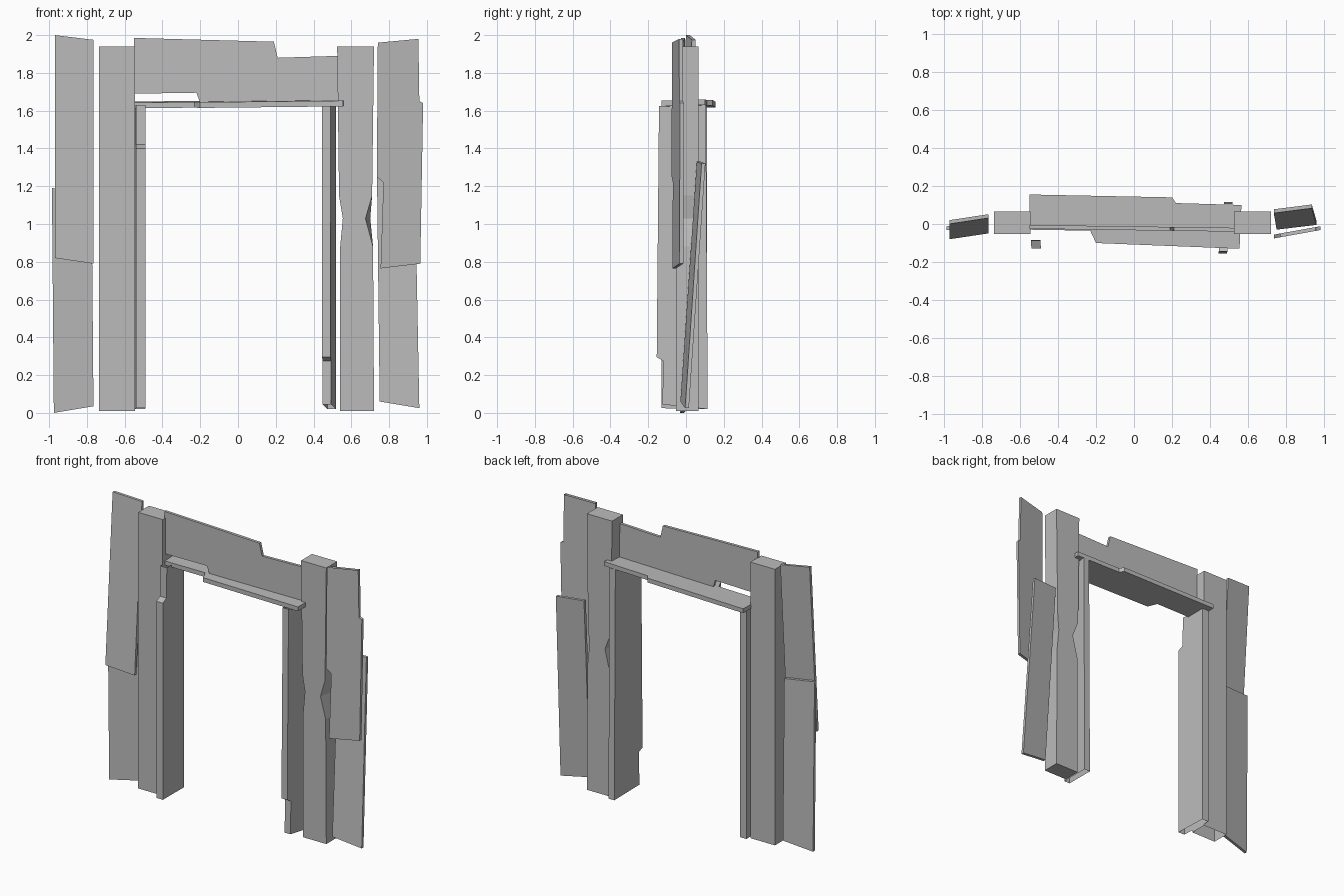
import bpy
import bmesh

cube = bpy.data.objects.get("Cube")
if cube:
    bpy.data.objects.remove(cube, do_unlink=True)

grey = bpy.data.materials.new("weathered_grey")
grey.use_nodes = True
grey.diffuse_color = (0.5, 0.5, 0.5, 1)
shader = next(n for n in grey.node_tree.nodes if n.type == "BSDF_PRINCIPLED")
shader.inputs["Base Color"].default_value = grey.diffuse_color


def slab(name, outline, place, open_below=None, open_above=None):
    """Extrude a flat outline; place(u, v, w) maps it, w running 0 to 1."""
    bm = bmesh.new()
    near, far = ([bm.verts.new(place(u, v, w)) for u, v in outline] for w in (0, 1))
    bm.faces.new(near)
    bm.faces.new(far[::-1])
    count = len(outline)
    for i in range(count):
        j = (i + 1) % count
        bm.faces.new((near[j], near[i], far[i], far[j]))
    bmesh.ops.recalc_face_normals(bm, faces=bm.faces)
    # Remove hollow ends where the boards are open
    ends = []
    for f in bm.faces:
        z = f.calc_center_median().z
        if abs(f.normal.z) > 0.8:
            if open_below is not None and z < open_below:
                ends.append(f)
            if open_above is not None and z > open_above:
                ends.append(f)
    bmesh.ops.delete(bm, geom=ends, context="FACES")
    mesh = bpy.data.meshes.new(name)
    bm.to_mesh(mesh)
    bm.free()
    mesh.materials.append(grey)
    obj = bpy.data.objects.new(name, mesh)
    bpy.context.collection.objects.link(obj)
    return obj


def board(name, outline, x0, y0, yaw, lean=0.0, z0=0.0, **ends):
    """Thin upright board whose depth drifts along x (yaw) and z (lean)."""
    return slab(name, outline, lambda x, z, w: (
        x, y0 + yaw * (x - x0) + lean * (z - z0) + 0.02 * w, z), **ends)


def post_place(x, z, w):
    # The back of the chipped waist is shifted sideways
    shift = 0.025 * w if z == 1.03 else 0
    return (x + shift, -0.053 + 0.12 * w, z)


# Main posts, the left one chipped at the waist
slab("right_post", [(-0.735, 0.01), (-0.545, 0.01), (-0.545, 1.94), (-0.735, 1.94)],
     post_place, open_below=0.05)
slab("left_post", [(0.525, 1.94), (0.535, 1.15), (0.555, 1.03), (0.54, 0.87),
                   (0.54, 0.01), (0.72, 0.01), (0.715, 0.88), (0.675, 1.03),
                   (0.71, 1.15), (0.72, 1.94)], post_place)

# Broken header panel between the posts
board("header_panel", [(-0.55, 1.985), (0.19, 1.965), (0.21, 1.88), (0.53, 1.89),
                       (0.53, 1.64), (-0.2, 1.64), (-0.22, 1.695), (-0.55, 1.69)],
      -0.55, -0.025, -0.014)

# Lintel shelf, rising slightly toward the left post
slab("lintel", [(-0.55, 0.155), (0.2, 0.14), (0.22, 0.11), (0.565, 0.1),
                (0.555, -0.13), (-0.2, -0.1), (-0.23, -0.035), (-0.55, -0.03)],
     lambda x, y, w: (x, y, 1.62 + 0.012 * x + 0.03 * w + 0.03 * y))

# Inner jamb boards with broken front edges
slab("right_jamb", [(-0.13, 0.025), (0.11, 0.02), (0.11, 1.63), (-0.085, 1.63),
                    (-0.09, 1.42), (-0.13, 1.4)],
     lambda y, z, w: (-0.54 + 0.05 * w - 0.02 * (y + 0.13), y, z),
     open_below=0.06, open_above=1.6)
slab("left_jamb", [(-0.125, 0.045), (0.115, 0.02), (0.105, 1.63), (-0.143, 1.625),
                   (-0.155, 0.295), (-0.12, 0.275)],
     lambda y, z, w: (0.445 + 0.045 * w + 0.11 * (y + 0.15), y, z),
     open_below=0.06, open_above=1.6)

# Side planks, an upper and a lower one beyond each post
board("right_upper_plank", [(-0.97, 2.0), (-0.765, 1.975), (-0.765, 0.79), (-0.97, 0.82)],
      -0.97, -0.08, 0.16, lean=0.068, z0=0.82)
board("right_lower_plank", [(-0.985, 1.19), (-0.775, 1.17), (-0.765, 0.035), (-0.975, 0.0)],
      -0.97, -0.03, 0.16)
board("left_upper_plank", [(0.74, 1.96), (0.735, 1.25), (0.77, 1.22), (0.755, 0.765),
                           (0.965, 0.79), (0.98, 1.64), (0.96, 1.65), (0.955, 1.98)],
      0.74, -0.075, 0.18, open_above=1.95)
board("left_lower_plank", [(0.735, 1.33), (0.935, 1.32), (0.96, 0.025), (0.75, 0.06)],
      0.74, -0.033, 0.13, lean=0.07, z0=0.03)
